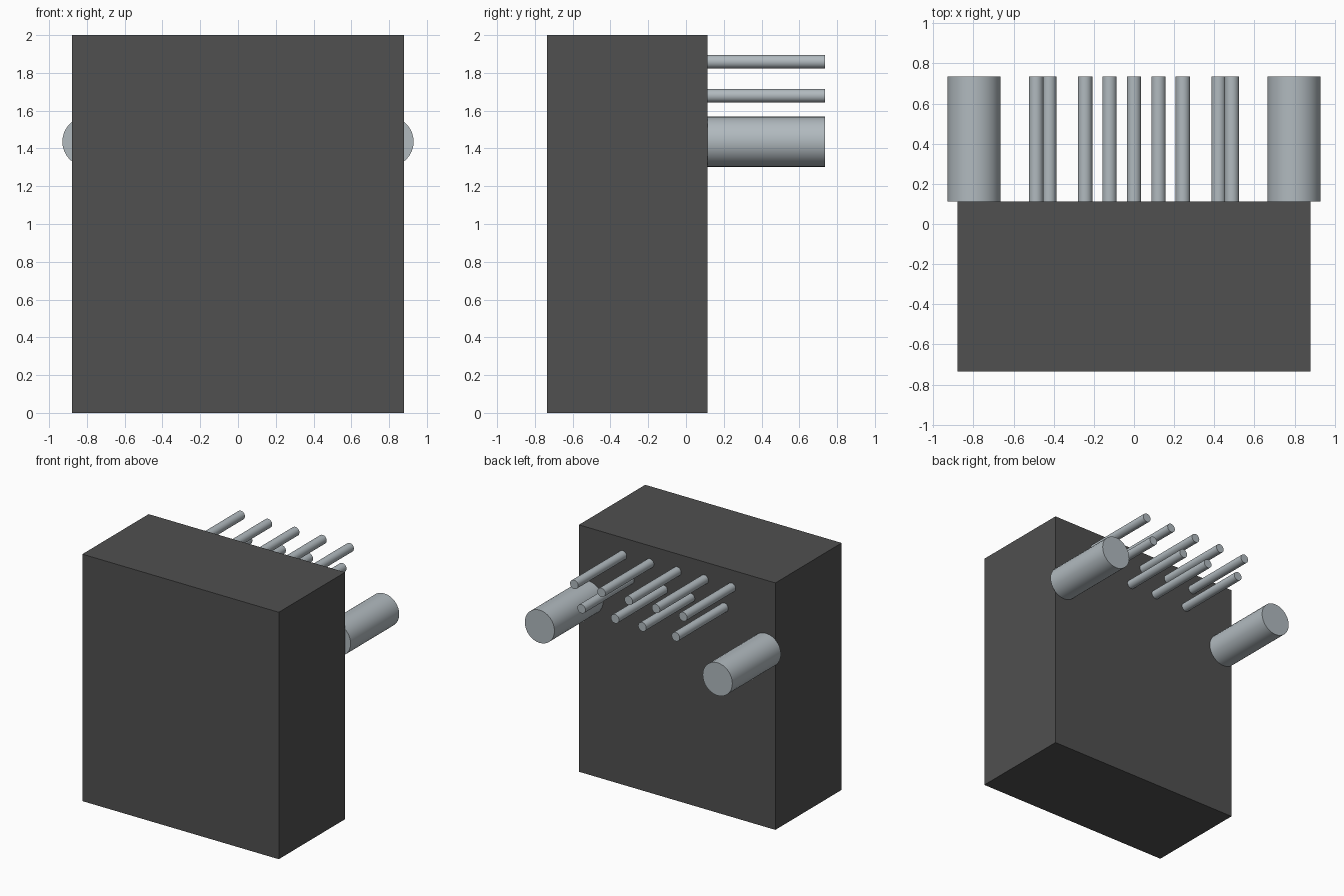
import bpy
import math

if "Cube" in bpy.data.objects:
    bpy.data.objects.remove(bpy.data.objects["Cube"], do_unlink=True)


def make_material(name, color):
    mat = bpy.data.materials.new(name)
    mat.use_nodes = True
    mat.diffuse_color = color
    mat.node_tree.nodes["Principled BSDF"].inputs["Base Color"].default_value = color
    return mat


dark_grey = make_material("dark grey plastic", (0.08, 0.08, 0.08, 1))
steel = make_material("blue grey metal", (0.44, 0.49, 0.52, 1))

HALF_WIDTH, HEIGHT = 0.88, 2.0
FRONT, BACK, TIP = -0.735, 0.113, 0.735


def rod(name, x, z, radius, sides):
    """Cylinder running from the back of the body out to the tips."""
    bpy.ops.mesh.primitive_cylinder_add(
        vertices=sides, radius=radius, depth=TIP - BACK,
        location=(x, (BACK + TIP) / 2, z), rotation=(math.pi / 2, 0, 0))
    obj = bpy.context.object
    obj.name = name
    obj.data.materials.append(steel)
    bpy.ops.object.shade_smooth_by_angle(angle=math.radians(30))


# Plain rectangular housing
bpy.ops.mesh.primitive_cube_add(size=1, location=(0, (FRONT + BACK) / 2, HEIGHT / 2))
body = bpy.context.object
body.name = "body"
body.scale = (2 * HALF_WIDTH, BACK - FRONT, HEIGHT)
bpy.ops.object.transform_apply(location=False, rotation=False, scale=True)
body.data.materials.append(dark_grey)

# Upper row of five pins, lower row of four
for i in range(5):
    rod(f"upper_pin_{i + 1}", (i - 2) * 0.244, 1.859, 0.036, 32)
for i, x in enumerate((-0.422, -0.122, 0.122, 0.422)):
    rod(f"lower_pin_{i + 1}", x, 1.679, 0.036, 32)

# Thick mounting posts that overhang the sides
for side, x in (("left", 0.797), ("right", -0.797)):
    rod(f"{side}_post", x, 1.436, 0.133, 32)
